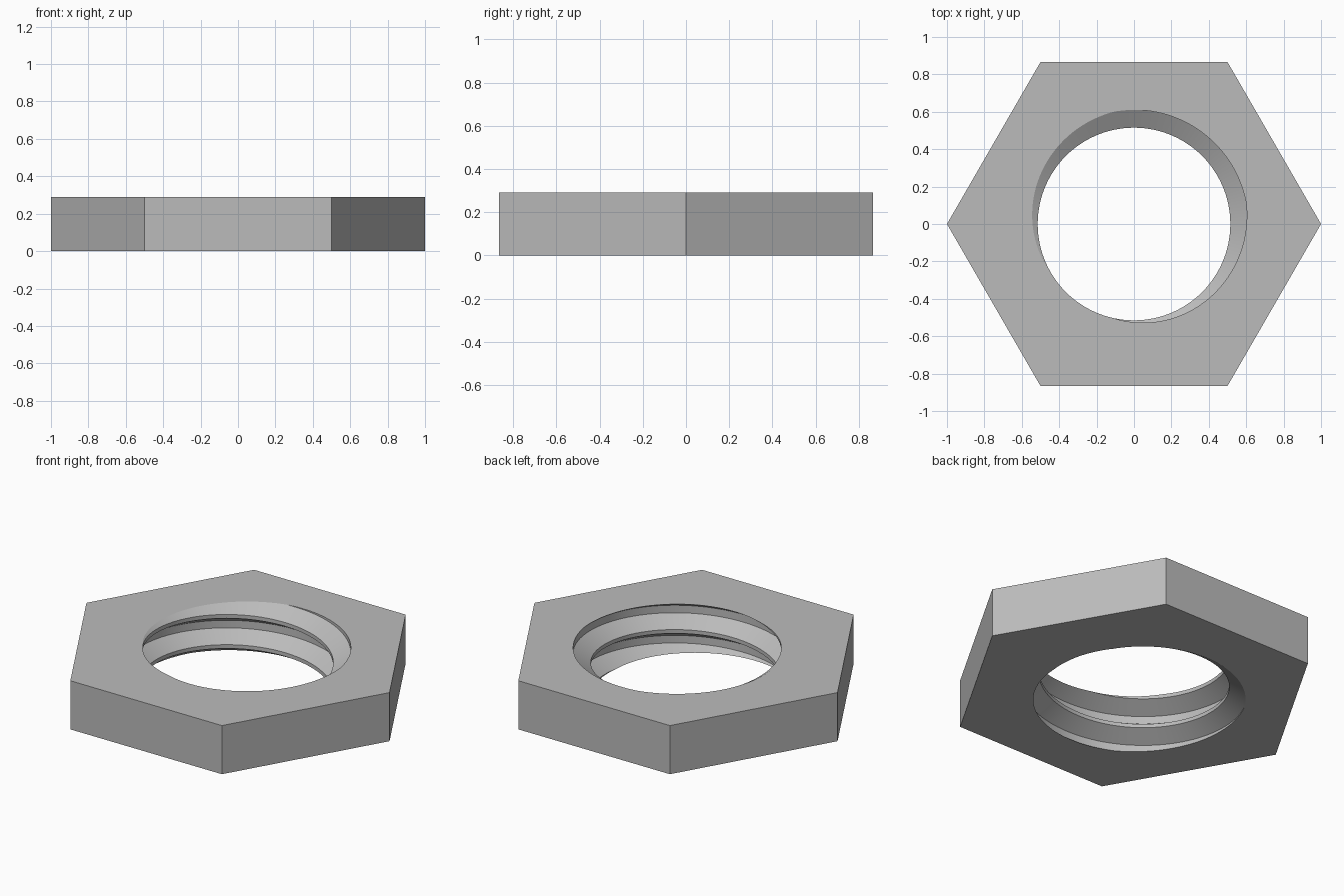
import bpy
import bmesh
from math import cos, sin, tau, radians

cube = bpy.data.objects.get("Cube")
if cube:
    bpy.data.objects.remove(cube)

HEIGHT = 0.29
PITCH = 0.18
MINOR, MAJOR = 0.515, 0.61
SEGMENTS = 120
CREST_ANGLE = radians(235)   # where a thread crest meets the top face

steel = bpy.data.materials.new("steel_grey")
steel.use_nodes = True
grey = (0.5, 0.5, 0.5, 1)
steel.diffuse_color = grey
steel.node_tree.nodes["Principled BSDF"].inputs["Base Color"].default_value = grey

bm = bmesh.new()

# Threaded bore: one trapezoid profile per pitch, climbing around a right-hand helix
profile = [(-1 / 16, MINOR), (1 / 16, MINOR), (3 / 8, MAJOR), (5 / 8, MAJOR)]
columns = []
for i in range(SEGMENTS + 1):
    a = tau * i / SEGMENTS
    base = HEIGHT + PITCH * (a - CREST_ANGLE) / tau
    columns.append([bm.verts.new((r * cos(a), r * sin(a), base + PITCH * (turn + f)))
                    for turn in range(-4, 3) for f, r in profile])
for left, right in zip(columns, columns[1:]):
    for j in range(len(left) - 1):
        bm.faces.new((left[j], right[j], right[j + 1], left[j + 1]))
bmesh.ops.remove_doubles(bm, verts=bm.verts[:], dist=1e-4)

# Trim the bore flush with both faces of the nut
for z, direction in ((0, -1), (HEIGHT, 1)):
    bmesh.ops.bisect_plane(bm, geom=bm.verts[:] + bm.edges[:] + bm.faces[:], dist=1e-6,
                           plane_co=(0, 0, z), plane_no=(0, 0, direction), clear_outer=True)
bmesh.ops.remove_doubles(bm, verts=bm.verts[:], dist=1e-4)

# Six flat sides
low, high = [[bm.verts.new((cos(tau * k / 6), sin(tau * k / 6), z)) for k in range(6)]
             for z in (0, HEIGHT)]
for k in range(6):
    n = (k + 1) % 6
    bm.faces.new((low[k], low[n], high[n], high[k]))

# Flat top and bottom between the hexagon and the bore
for z in (0, HEIGHT):
    rim = [e for e in bm.edges if e.is_boundary
           and all(abs(v.co.z - z) < 1e-4 for v in e.verts)]
    bmesh.ops.triangle_fill(bm, use_beauty=True, use_dissolve=False, edges=rim,
                            normal=(0, 0, 1))
bmesh.ops.recalc_face_normals(bm, faces=bm.faces[:])

mesh = bpy.data.meshes.new("hex_nut")
bm.to_mesh(mesh)
bm.free()
mesh.materials.append(steel)
nut = bpy.data.objects.new("hex_nut", mesh)
bpy.context.collection.objects.link(nut)

# Smooth bore with crisp thread and hexagon edges
bpy.ops.object.select_all(action="DESELECT")
nut.select_set(True)
bpy.context.view_layer.objects.active = nut
bpy.ops.object.shade_smooth_by_angle(angle=radians(25))
